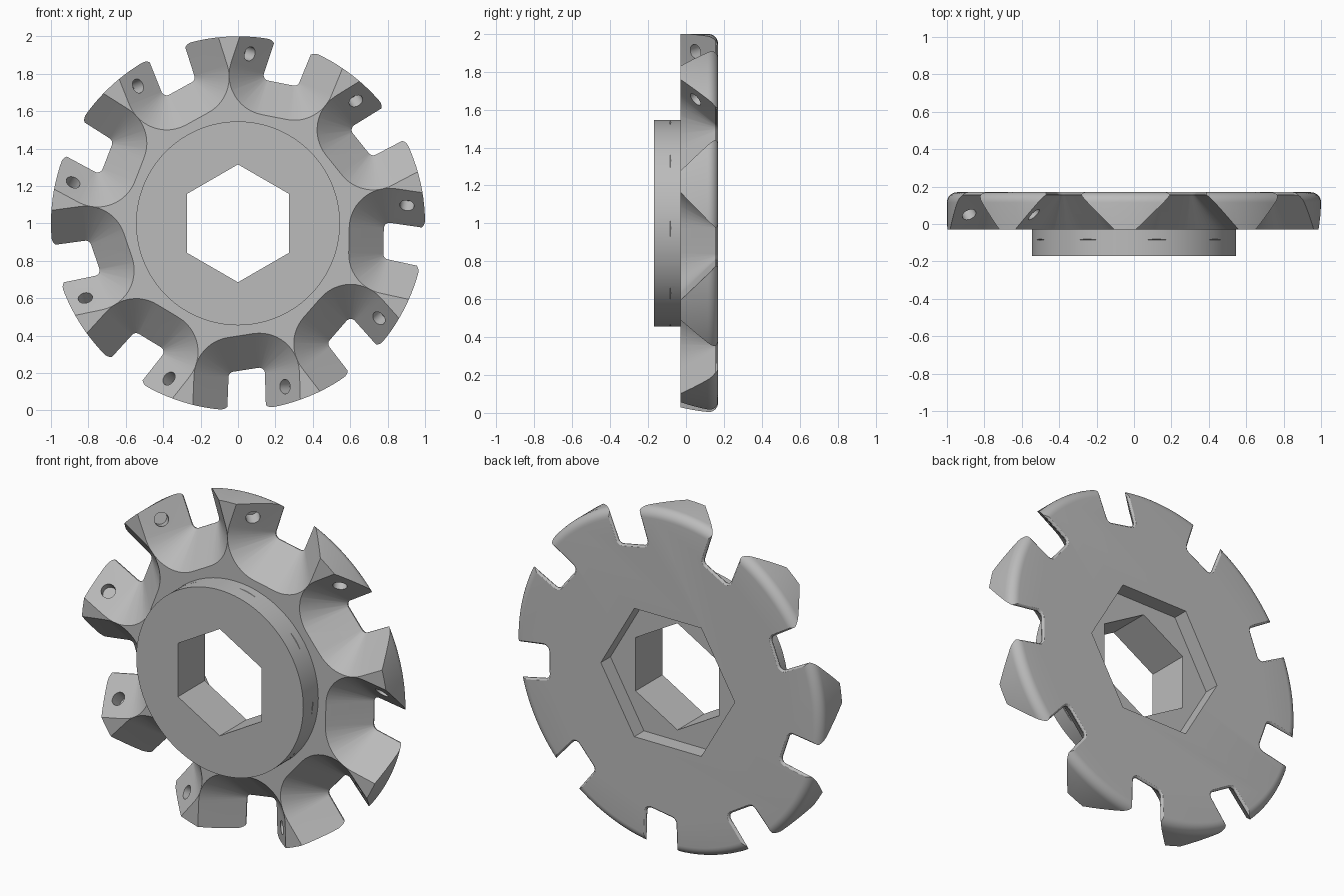
import bpy, bmesh, math
from mathutils import Matrix, Vector

cube = bpy.data.objects.get("Cube")
if cube:
    bpy.data.objects.remove(cube)

TEETH = 9
FRONT, BACK, HUB_FRONT = -0.03, 0.17, -0.17
CENTRE = Matrix.Translation((0, 0, 1))

steel = bpy.data.materials.new("grey_steel")
steel.use_nodes = True
grey = (0.5, 0.5, 0.5, 1)
steel.diffuse_color = grey
steel.node_tree.nodes["Principled BSDF"].inputs["Base Color"].default_value = grey


def loft(name, rings, matrix=CENTRE):
    """Closed solid bridging equal rings of points, capped at both ends."""
    bm = bmesh.new()
    loops = [[bm.verts.new(matrix @ Vector(p)) for p in ring] for ring in rings]
    n = len(loops[0])
    for a, b in zip(loops, loops[1:]):
        for i in range(n):
            j = (i + 1) % n
            bm.faces.new((a[i], a[j], b[j], b[i]))
    bm.faces.new(loops[0])
    bm.faces.new(loops[-1])
    bmesh.ops.recalc_face_normals(bm, faces=bm.faces)
    mesh = bpy.data.meshes.new(name)
    bm.to_mesh(mesh)
    bm.free()
    obj = bpy.data.objects.new(name, mesh)
    bpy.context.collection.objects.link(obj)
    mesh.materials.append(steel)
    return obj


def circle(radius, y, sides, turn=0.0):
    angles = [turn + math.tau * i / sides for i in range(sides)]
    return [(radius * math.cos(a), y, radius * math.sin(a)) for a in angles]


def cut(body, cutter):
    bpy.context.view_layer.objects.active = body
    mod = body.modifiers.new("cut", "BOOLEAN")
    mod.operation = "DIFFERENCE"
    mod.solver = "EXACT"
    mod.object = cutter
    bpy.ops.object.modifier_apply(modifier=mod.name)
    bpy.data.objects.remove(cutter)


def gullet(offset, y):
    """U-shaped pocket outline, open past the rim, grown by an offset."""
    r = 0.03 + offset
    tilt, flare = math.radians(7), math.radians(4)
    left, right = (-0.09, 0.805), (0.045, 0.822)
    floor = 1.5 * math.pi + tilt
    pts = [(left[0] - r, y, 1.3)]
    for (u, v), start, end in ((left, math.pi, floor), (right, floor, math.tau - flare)):
        for i in range(13):
            a = start + (end - start) * i / 12
            pts.append((u + r * math.cos(a), y, v + r * math.sin(a)))
    u, _, v = pts[-1]
    pts.append((u + (1.3 - v) * math.tan(flare), y, 1.3))
    return pts


# Hub and disc turned as one piece, with a rounded back rim
fillet = 0.055
profile = [(0.545, HUB_FRONT), (0.545, FRONT), (1.0, FRONT)]
for i in range(9):
    a = math.pi / 2 * i / 8
    profile.append((1 - fillet + fillet * math.cos(a), BACK - fillet + fillet * math.sin(a)))
body = loft("milling_cutter_body", [circle(r, y, 144) for r, y in profile])

# Hexagonal bore and the wider hexagonal recess in the back
cut(body, loft("bore_cutter", [circle(0.315, y, 6, math.pi / 6) for y in (-0.3, 0.3)]))
cut(body, loft("recess_cutter", [circle(0.437, y, 6) for y in (BACK - 0.09, 0.3)]))

# Sloping chip pockets and a screw hole in the flat flank of each tooth
levels = [(0.24, -0.085), (0.0, 0.155), (0.0, 0.16), (0.004, 0.166), (0.012, 0.171), (0.012, 0.2)]
for k in range(TEETH):
    turn = CENTRE @ Matrix.Rotation(math.radians(18.3) + math.tau * k / TEETH, 4, "Y")
    cut(body, loft("pocket_cutter", [gullet(o, y) for o, y in levels], turn))
    seat = turn @ Matrix.Translation((-0.225, 0.05, 0.88)) @ Matrix.Rotation(math.radians(45), 4, "Z")
    cut(body, loft("hole_cutter", [circle(0.039, y, 24) for y in (-0.1, 0.075)], seat))

# Smooth turned and milled surfaces, crisp edges
bpy.ops.object.select_all(action="DESELECT")
body.select_set(True)
bpy.context.view_layer.objects.active = body
bpy.ops.object.shade_smooth_by_angle(angle=math.radians(28))
